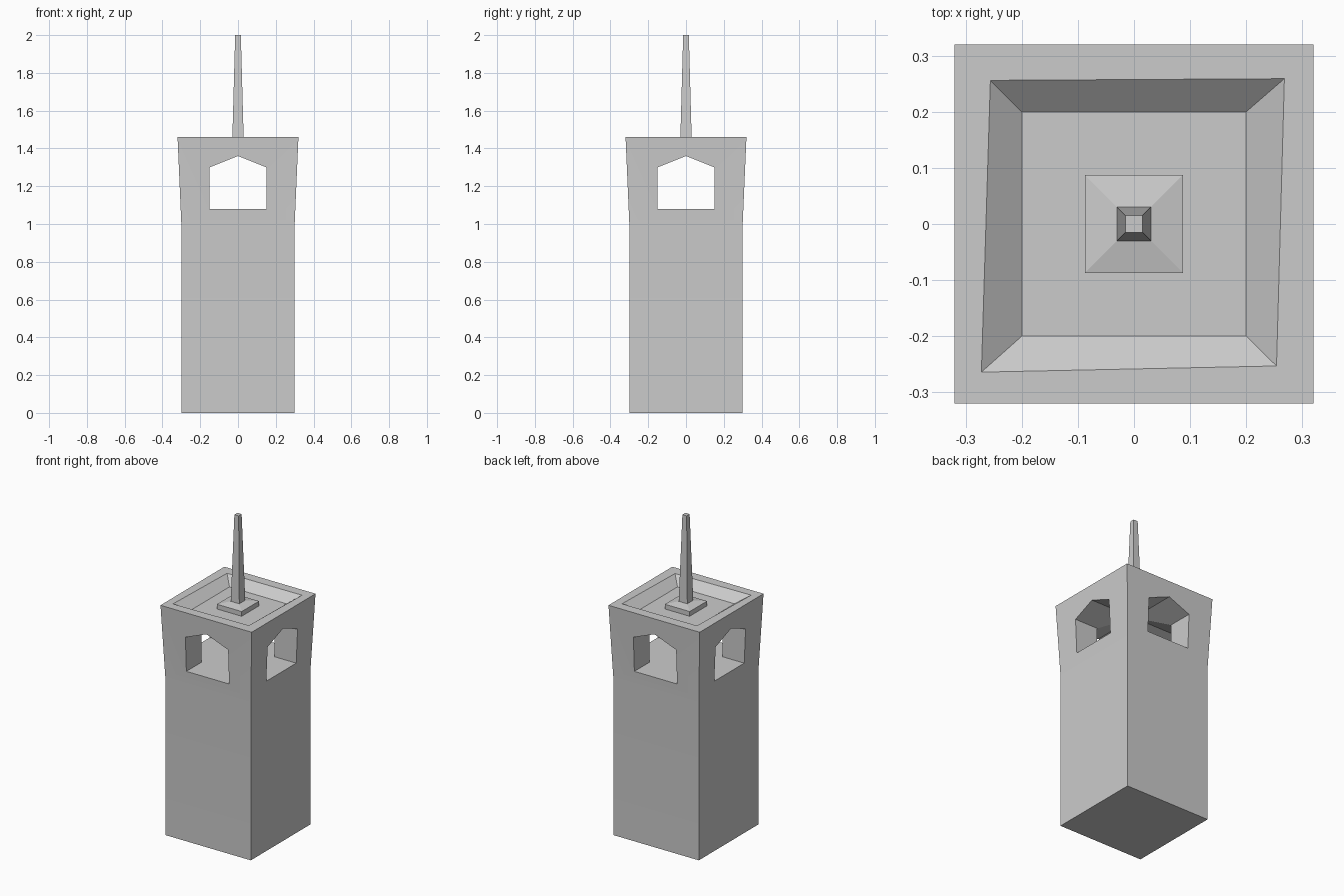
import bpy, bmesh, math

cube = bpy.data.objects.get("Cube")
if cube:
    bpy.data.objects.remove(cube, do_unlink=True)

stone = bpy.data.materials.new("grey_stone")
stone.use_nodes = True
stone.diffuse_color = (0.6, 0.6, 0.6, 1)
stone.node_tree.nodes["Principled BSDF"].inputs["Base Color"].default_value = (0.6, 0.6, 0.6, 1)


def loft(name, rings):
    """Closed solid through rings of equal point count."""
    bm = bmesh.new()
    loops = [[bm.verts.new(p) for p in ring] for ring in rings]
    n = len(loops[0])
    for a, b in zip(loops, loops[1:]):
        for i in range(n):
            j = (i + 1) % n
            bm.faces.new((a[i], a[j], b[j], b[i]))
    bm.faces.new(loops[0][::-1])
    bm.faces.new(loops[-1])
    bmesh.ops.recalc_face_normals(bm, faces=bm.faces)
    mesh = bpy.data.meshes.new(name)
    bm.to_mesh(mesh)
    bm.free()
    mesh.materials.append(stone)
    obj = bpy.data.objects.new(name, mesh)
    bpy.context.collection.objects.link(obj)
    return obj


def square(h, z):
    return [(-h, -h, z), (h, -h, z), (h, h, z), (-h, h, z)]


def cut(target, cutter):
    mod = target.modifiers.new("cut", "BOOLEAN")
    mod.operation = "DIFFERENCE"
    mod.solver = "EXACT"
    mod.object = cutter
    bpy.context.view_layer.objects.active = target
    bpy.ops.object.modifier_apply(modifier=mod.name)
    bpy.data.objects.remove(cutter, do_unlink=True)


# Shaft with a slightly flared belfry
tower = loft("tower_body", [square(0.3, 0), square(0.3, 1.0), square(0.32, 1.46)])

# Gabled openings passing through in both directions
arch = [(-0.15, 1.08), (0.15, 1.08), (0.15, 1.3), (0, 1.36), (-0.15, 1.3)]
cut(tower, loft("opening_x", [[(e, u, z) for u, z in arch] for e in (-0.5, 0.5)]))
cut(tower, loft("opening_y", [[(u, e, z) for u, z in arch] for e in (-0.5, 0.5)]))

# Sunken roof with uneven sloping sides
floor, rim, over = 1.41, 1.46, 2.0
lip = [(-0.272, -0.264), (0.254, -0.253), (0.268, 0.259), (-0.256, 0.256)]
cut(tower, loft("roof_recess", [square(0.2, floor),
                                [(x, y, rim) for x, y in lip],
                                [(x, y, over) for x, y in lip]]))

bpy.ops.object.select_all(action="DESELECT")
tower.select_set(True)
bpy.context.view_layer.objects.active = tower
bpy.ops.object.shade_smooth_by_angle(angle=math.radians(30))

# Plinth with a shallow sloped top, carrying the tapered spire
loft("spire_plinth", [square(0.087, floor), square(0.087, 1.44), square(0.03, 1.452)])
loft("spire", [square(0.03, 1.451), square(0.015, 2.0)])
